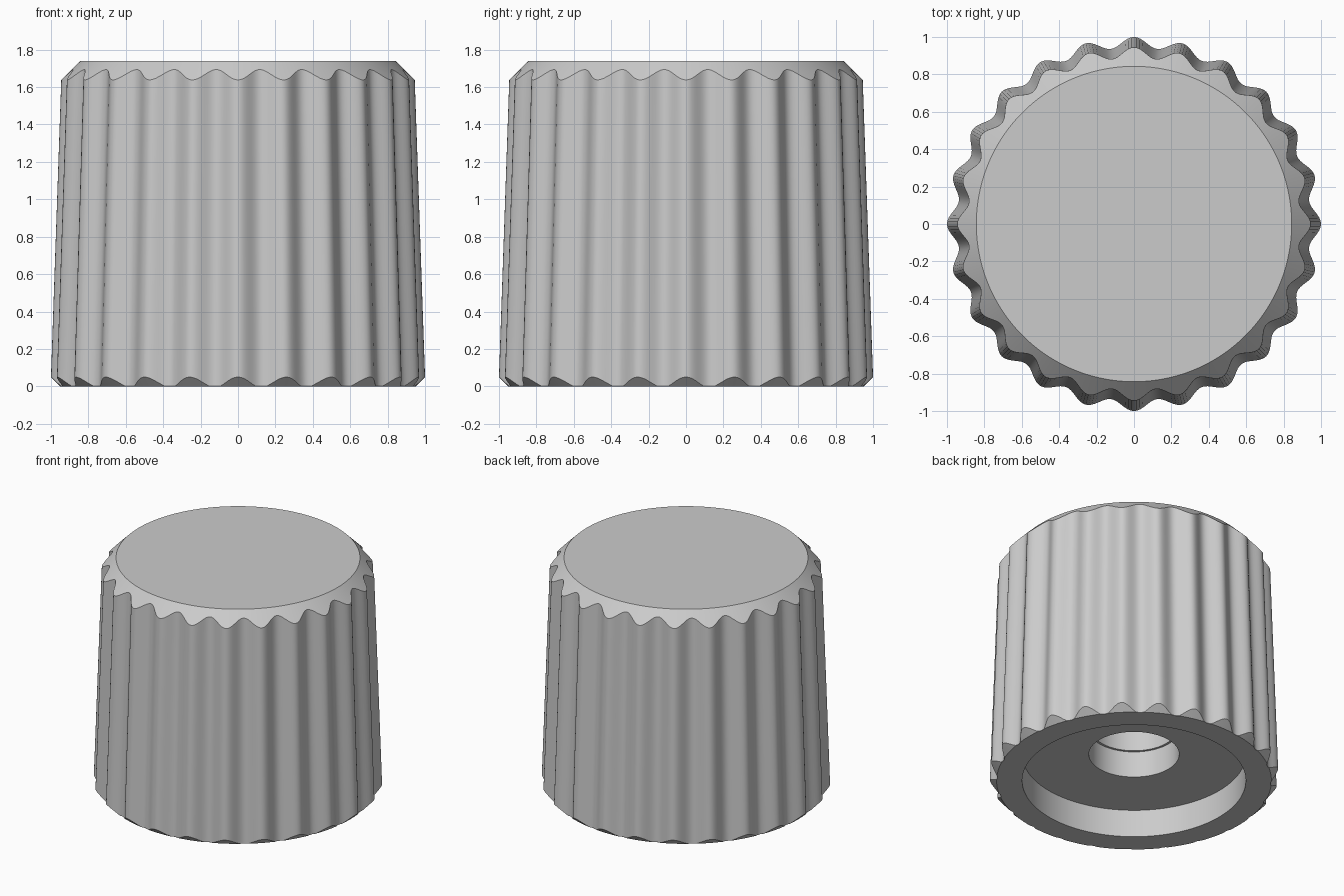
import bpy, bmesh, math

cube = bpy.data.objects.get("Cube")
if cube:
    bpy.data.objects.remove(cube, do_unlink=True)

FLUTES = 24
STEPS = FLUTES * 16
HEIGHT = 1.74
BASE_R = 0.95      # radius of the flat underside
TOP_R = 0.843      # radius of the flat top
DEPTH = 0.056      # depth of the flutes

grey = bpy.data.materials.new("plain grey")
grey.use_nodes = True
colour = (0.6, 0.6, 0.6, 1)
grey.diffuse_color = colour
grey.node_tree.nodes["Principled BSDF"].inputs["Base Color"].default_value = colour


def fluted(ridge_radius, angle):
    return ridge_radius - DEPTH * (1 - math.cos(FLUTES * angle)) / 2


# Each ring rule gives (radius, height) at an angle
def circle(r, z):
    return lambda a: (r, z)


def underside_edge(a):
    return min(BASE_R, fluted(1.0, a) - 0.001), 0


def lower_chamfer(a):
    r = fluted(1.0, a)
    return r, max(0.001, r - BASE_R)


def upper_chamfer(a):
    r = fluted(0.945, a)
    return r, HEIGHT - (r - TOP_R)


# Closed section from the bore floor, out along the underside and up to the top
rings = [
    circle(0.295, 1.2), circle(0.295, 0.41),          # narrow bore
    circle(0.312, 0.41), circle(0.312, 0.21),         # wide bore
    circle(0.773, 0.21), circle(0.773, 0),            # underside recess
    underside_edge, lower_chamfer, upper_chamfer,     # fluted grip
    circle(TOP_R, HEIGHT),
]

bm = bmesh.new()
loops = []
for rule in rings:
    loop = []
    for i in range(STEPS):
        a = math.tau * i / STEPS
        r, z = rule(a)
        loop.append(bm.verts.new((r * math.cos(a), r * math.sin(a), z)))
    loops.append(loop)
for low, high in zip(loops, loops[1:]):
    for i in range(STEPS):
        j = (i + 1) % STEPS
        bm.faces.new((low[i], low[j], high[j], high[i]))
bm.faces.new(loops[-1])             # flat top
bm.faces.new(loops[0][::-1])        # bore floor
bmesh.ops.recalc_face_normals(bm, faces=bm.faces)

mesh = bpy.data.meshes.new("fluted_knob")
bm.to_mesh(mesh)
bm.free()
mesh.materials.append(grey)
knob = bpy.data.objects.new("fluted_knob", mesh)
bpy.context.collection.objects.link(knob)

# Smooth flutes, crisp chamfers
bpy.ops.object.select_all(action='DESELECT')
knob.select_set(True)
bpy.context.view_layer.objects.active = knob
bpy.ops.object.shade_smooth_by_angle(angle=math.radians(30))
